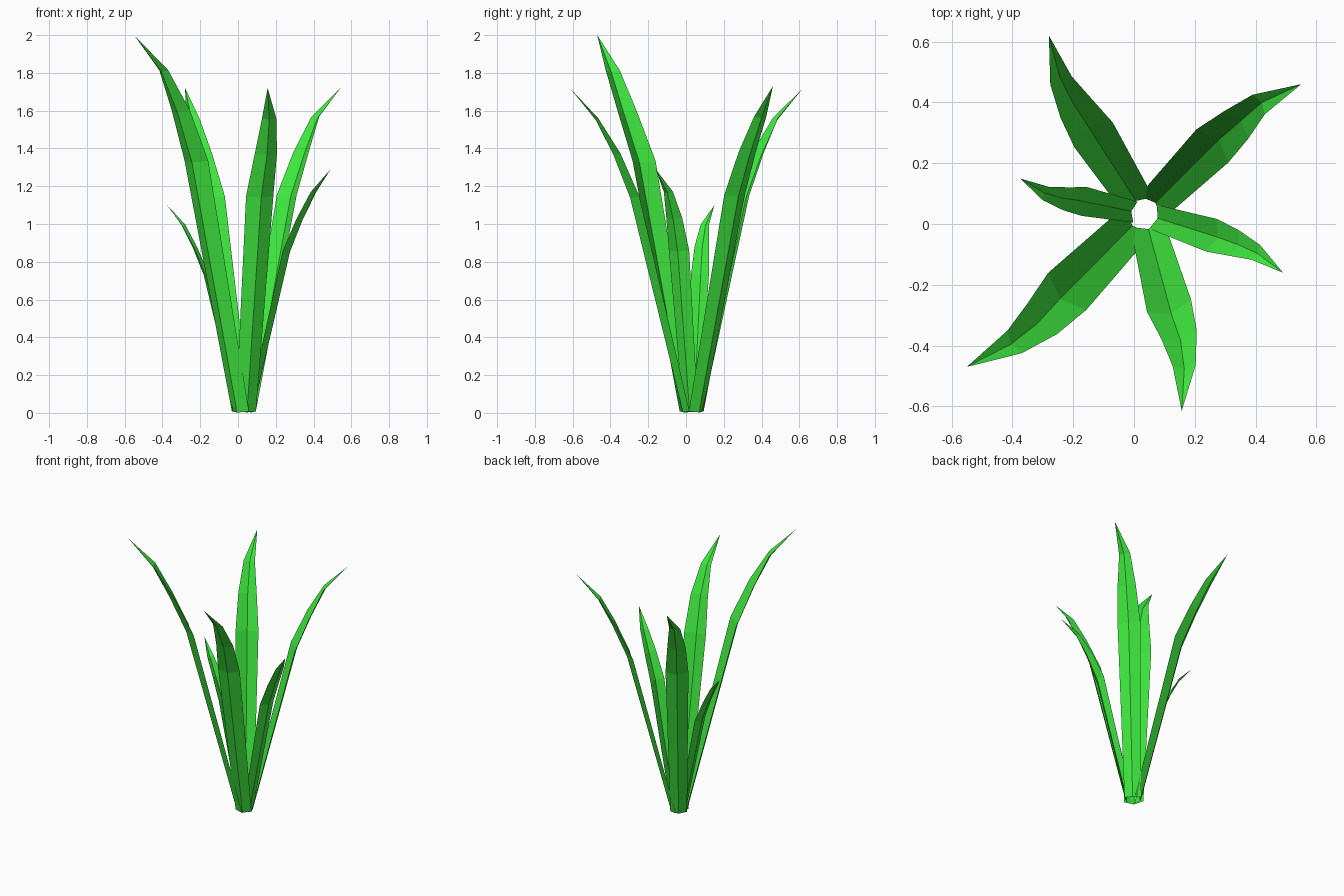
import bpy, bmesh
from mathutils import Vector

if "Cube" in bpy.data.objects:
    bpy.data.objects.remove(bpy.data.objects["Cube"])

HUB = Vector((0.034, 0.033, 0.008))
LEVELS = (0.667, 0.80, 0.907)            # ring heights as fractions of leaf height
WIDTHS = (0.064, 0.0875, 0.070, 0.044)   # ring widths as fractions of leaf height
FOLD = 0.2                               # crease depth relative to width

green = bpy.data.materials.new("leaf_green")
green.diffuse_color = (0.05, 0.82, 0.05, 1)
green.use_nodes = True
green.node_tree.nodes["Principled BSDF"].inputs["Base Color"].default_value = green.diffuse_color

# Each leaf: tip, then the plan positions of its three upper rings
LEAVES = {
    "leaf_front_left": ((-0.55, -0.47, 2.00), (-0.22, -0.222), (-0.302, -0.312), (-0.393, -0.388)),
    "leaf_back_right": ((0.55, 0.46, 1.73), (0.258, 0.257), (0.335, 0.325), (0.41, 0.393)),
    "leaf_front": ((0.157, -0.615, 1.72), (0.115, -0.268), (0.148, -0.363), (0.165, -0.466)),
    "leaf_back_left": ((-0.28, 0.62, 1.72), (-0.133, 0.293), (-0.19, 0.38), (-0.24, 0.472)),
    "leaf_right": ((0.49, -0.16, 1.29), (0.255, -0.037), (0.328, -0.062), (0.40, -0.093)),
    "leaf_left": ((-0.375, 0.15, 1.10), (-0.163, 0.074), (-0.225, 0.083), (-0.29, 0.10)),
}


def make_leaf(name, tip, *plan):
    tip = Vector(tip)
    h = tip.z
    rings = [Vector((x, y, f * h)) for (x, y), f in zip(plan, LEVELS)]
    out = rings[0] - HUB
    out.z = 0
    path = [HUB + out.normalized() * 0.03] + rings + [tip]

    bm = bmesh.new()
    rows = []
    for i, p in enumerate(path[:-1]):
        # V-shaped cross-section: two edges and a crease pushed outwards
        tangent = (path[i + 1] - path[max(i - 1, 0)]).normalized()
        side = Vector((-tangent.y, tangent.x, 0)).normalized()
        normal = side.cross(tangent)
        if normal.dot(out) < 0:
            normal.negate()
        w = WIDTHS[i] * h
        rows.append([bm.verts.new(q) for q in
                     (p - side * w / 2, p + normal * w * FOLD, p + side * w / 2)])
    for a, b in zip(rows, rows[1:]):
        for k in (0, 1):
            bm.faces.new((a[k], a[k + 1], b[k + 1], b[k]))
    # Pointed tip
    end = bm.verts.new(tip)
    for k in (0, 1):
        bm.faces.new((rows[-1][k], rows[-1][k + 1], end))

    mesh = bpy.data.meshes.new(name)
    bm.to_mesh(mesh)
    bm.free()
    mesh.materials.append(green)
    bpy.context.collection.objects.link(bpy.data.objects.new(name, mesh))


for leaf_name, points in LEAVES.items():
    make_leaf(leaf_name, *points)
